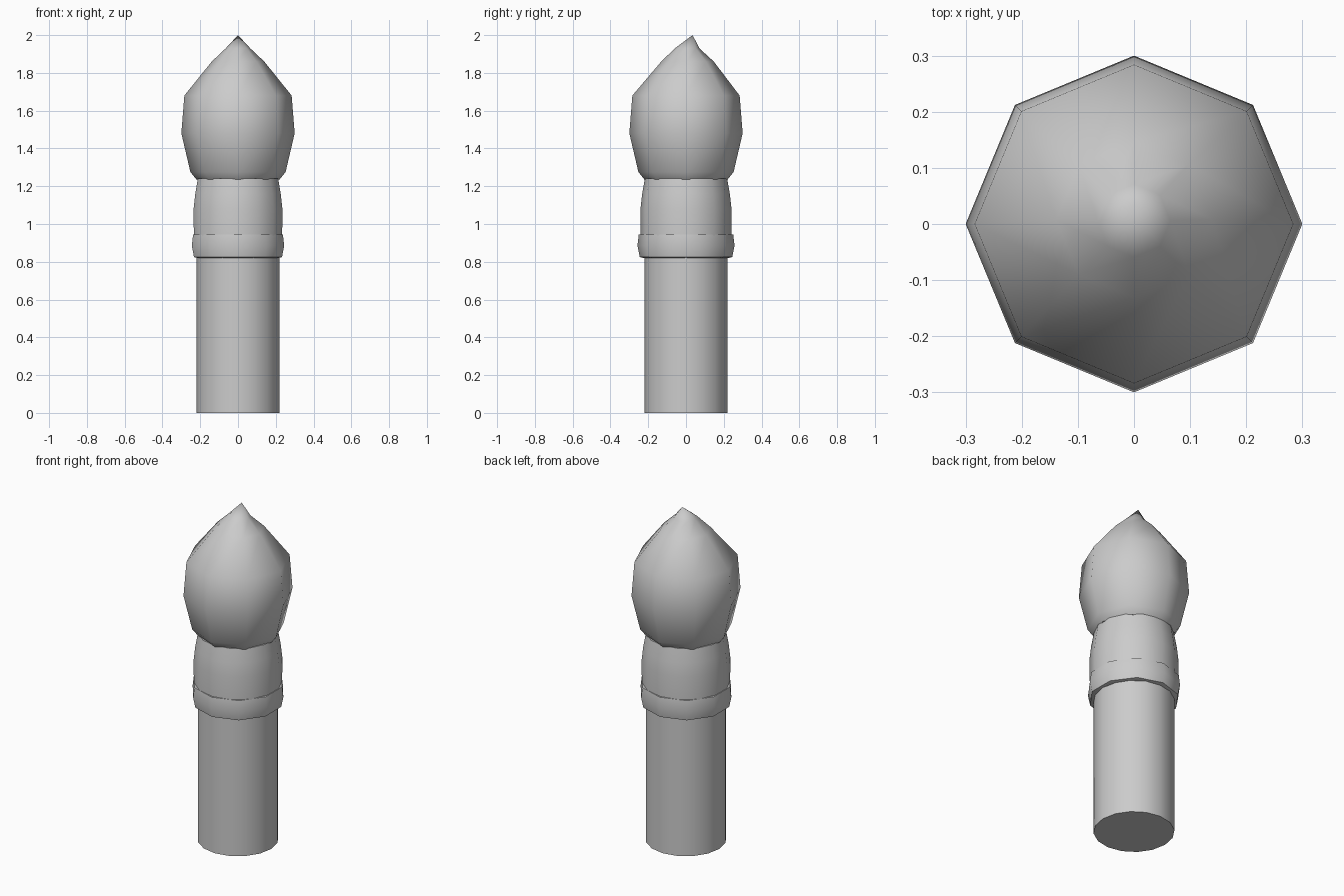
import bpy, bmesh, math

if "Cube" in bpy.data.objects:
    bpy.data.objects.remove(bpy.data.objects["Cube"])


def lathe(name, profile, sides, start=0.0):
    """Capped stack of rings; each profile point is (radius, z, y_shift)."""
    bm = bmesh.new()
    rings = []
    for r, z, dy in profile:
        if r == 0:
            rings.append([bm.verts.new((0, dy, z))])
            continue
        ring = []
        for i in range(sides):
            a = start + 2 * math.pi * i / sides
            ring.append(bm.verts.new((r * math.cos(a), r * math.sin(a) + dy, z)))
        rings.append(ring)
    for lo, hi in zip(rings, rings[1:]):
        for i in range(sides):
            j = (i + 1) % sides
            if len(hi) == 1:
                bm.faces.new((lo[i], lo[j], hi[0]))
            else:
                bm.faces.new((lo[i], lo[j], hi[j], hi[i]))
    bm.faces.new(list(reversed(rings[0])))
    if len(rings[-1]) > 1:
        bm.faces.new(rings[-1])
    bmesh.ops.recalc_face_normals(bm, faces=bm.faces)
    mesh = bpy.data.meshes.new(name)
    bm.to_mesh(mesh)
    bm.free()
    obj = bpy.data.objects.new(name, mesh)
    bpy.context.collection.objects.link(obj)
    bpy.ops.object.select_all(action='DESELECT')
    obj.select_set(True)
    bpy.context.view_layer.objects.active = obj
    bpy.ops.object.shade_smooth_by_angle(angle=math.radians(50))
    return obj


Q = math.pi / 2

# Straight handle
lathe("handle", [(0.22, 0, 0), (0.22, 0.84, 0)], 16)

# Ten-sided collar ring
lathe("collar", [(0.225, 0.82, 0), (0.245, 0.825, 0), (0.257, 0.885, 0),
                 (0.25, 0.945, 0)], 10, Q)

# Ferrule tapering into the head
lathe("ferrule", [(0.24, 0.94, 0), (0.241, 1.08, 0), (0.232, 1.16, 0),
                  (0.218, 1.24, 0)], 14, Q)

# Eight-sided bristle head with the tip leaning back
lathe("bristles", [(0.22, 1.235, 0), (0.252, 1.275, 0), (0.30, 1.48, 0),
                   (0.284, 1.68, 0), (0.139, 1.86, 0.008),
                   (0.065, 1.93, 0.006), (0, 2.0, 0.035)], 8)
